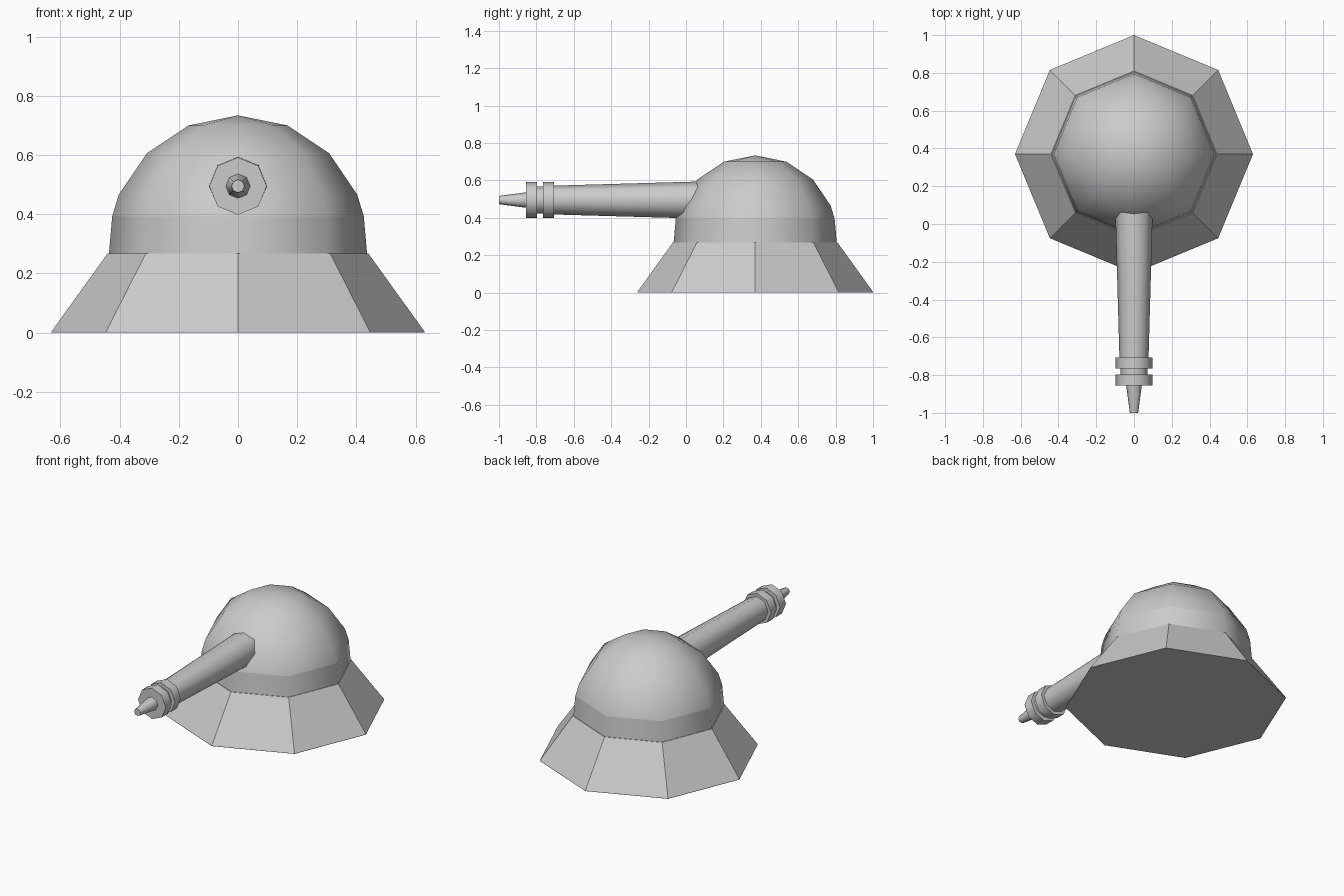
import bpy
import bmesh
from math import cos, sin, pi, radians
from mathutils import Matrix

cube = bpy.data.objects.get("Cube")
if cube:
    bpy.data.objects.remove(cube, do_unlink=True)

SIDES = 8
CENTRE_Y = 0.37
BARREL_Z = 0.495

grey = bpy.data.materials.new("plain_grey")
grey.use_nodes = True
colour = (0.6, 0.6, 0.6, 1)
grey.diffuse_color = colour
grey.node_tree.nodes["Principled BSDF"].inputs["Base Color"].default_value = colour


def lathe(name, profile, matrix, smooth=True, cap_start=False, cap_end=False):
    """Turn (radius, height) points round z with eight sides, then place the part."""
    bm = bmesh.new()
    rings = []
    for r, h in profile:
        if r == 0:
            rings.append([bm.verts.new((0, 0, h))] * SIDES)
        else:
            rings.append([bm.verts.new((r * cos(2 * pi * i / SIDES),
                                        r * sin(2 * pi * i / SIDES), h))
                          for i in range(SIDES)])
    for low, high in zip(rings, rings[1:]):
        for i in range(SIDES):
            j = (i + 1) % SIDES
            bm.faces.new(dict.fromkeys((low[i], low[j], high[j], high[i])))
    if cap_start:
        bm.faces.new(rings[0][::-1])
    if cap_end:
        bm.faces.new(rings[-1])
    bm.transform(matrix)
    mesh = bpy.data.meshes.new(name)
    bm.to_mesh(mesh)
    bm.free()
    mesh.materials.append(grey)
    if smooth:
        mesh.shade_smooth()
        mesh.set_sharp_from_angle(angle=radians(50))
    obj = bpy.data.objects.new(name, mesh)
    bpy.context.collection.objects.link(obj)
    return obj


upright = Matrix.Translation((0, CENTRE_Y, 0))
forward = Matrix.Translation((0, 0, BARREL_Z)) @ Matrix.Rotation(pi / 2, 4, "X")

# Flared base with flat sides and a narrow ledge on top
lathe("base", [(0.63, 0), (0.63, 0.004), (0.44, 0.268)], upright,
      smooth=False, cap_start=True, cap_end=True)

# Turret wall and the rounded dome above it
lathe("turret_wall", [(0.436, 0.268), (0.425, 0.393)], upright)
lathe("dome", [(0.425, 0.393), (0.403, 0.466), (0.308, 0.606),
               (0.167, 0.70), (0, 0.734)], upright)

# Tapered barrel, measured forward along -y
lathe("barrel", [(0.1, -0.1), (0.077, 0.71)], forward, cap_start=True, cap_end=True)
lathe("barrel_neck", [(0.072, 0.7), (0.072, 0.82)], forward)

# Two muzzle collars
for name, start, end in (("rear_collar", 0.706, 0.764), ("front_collar", 0.796, 0.855)):
    lathe(name, [(0.097, start), (0.097, end)], forward, cap_start=True, cap_end=True)

# Nozzle
lathe("nozzle", [(0.042, 0.85), (0.022, 1.0)], forward, cap_start=True, cap_end=True)
